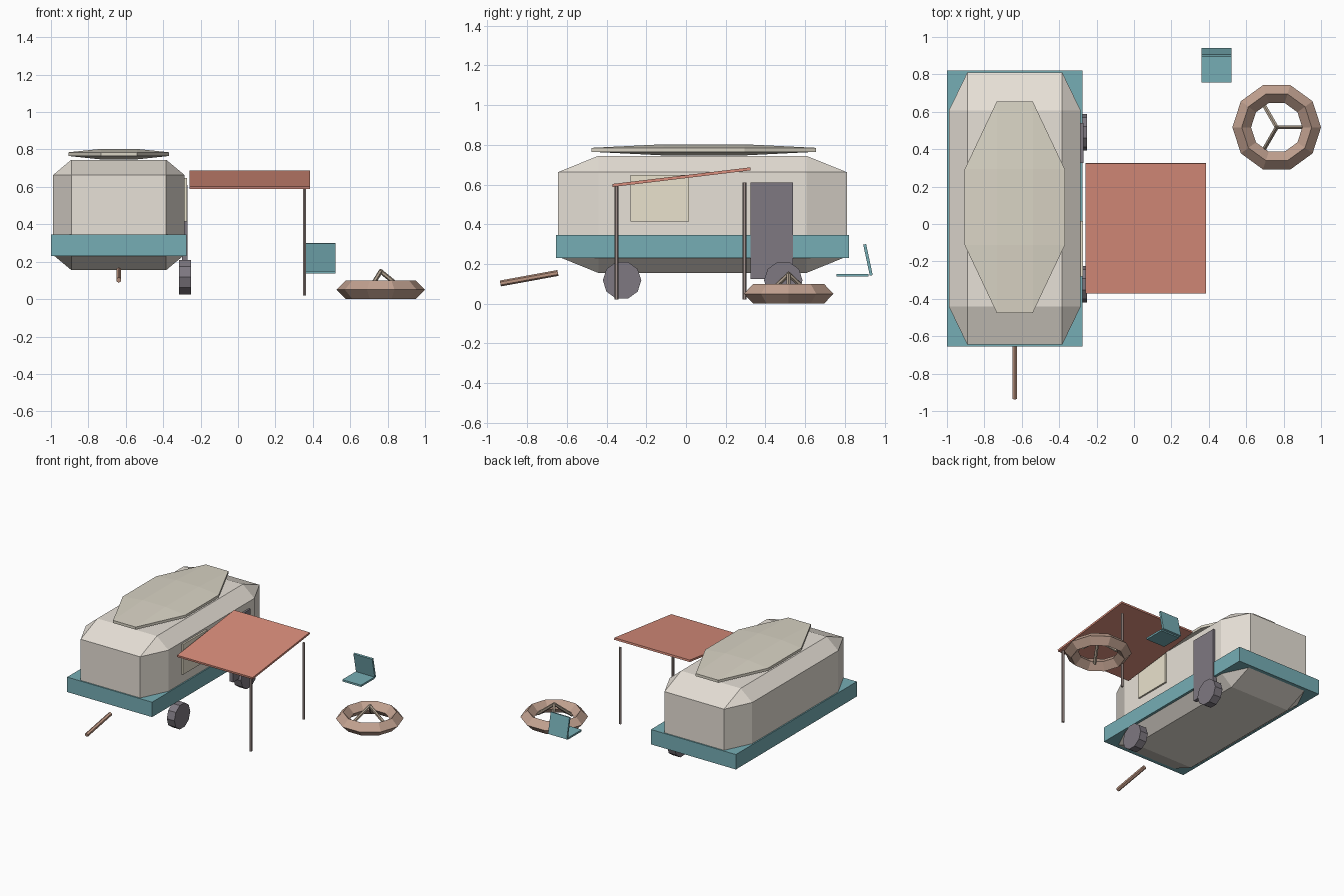
import bpy, bmesh, math
from mathutils import Vector, Matrix

if "Cube" in bpy.data.objects:
    bpy.data.objects.remove(bpy.data.objects["Cube"])


def material(name, rgb):
    m = bpy.data.materials.new(name)
    m.diffuse_color = (*rgb, 1)
    m.use_nodes = True
    m.node_tree.nodes["Principled BSDF"].inputs["Base Color"].default_value = m.diffuse_color
    return m


CREAM = material("cream", (0.80, 0.75, 0.68))
ROOF = material("roof_tan", (0.70, 0.66, 0.56))
TEAL = material("teal", (0.18, 0.42, 0.46))
RED = material("red", (0.70, 0.27, 0.20))
GLASS = material("warm_glass", (0.82, 0.76, 0.61))
DARK = material("dark", (0.21, 0.19, 0.22))
METAL = material("post_metal", (0.36, 0.29, 0.27))
RUST = material("rust", (0.50, 0.30, 0.22))
STONE = material("pit_brown", (0.54, 0.36, 0.28))
WOOD = material("wood", (0.44, 0.36, 0.28))


def finish(name, bm, mat):
    bmesh.ops.recalc_face_normals(bm, faces=bm.faces)
    me = bpy.data.meshes.new(name)
    bm.to_mesh(me)
    bm.free()
    me.materials.append(mat)
    ob = bpy.data.objects.new(name, me)
    bpy.context.collection.objects.link(ob)
    return ob


def box(name, lo, hi, mat, bevel=0, tilt=0):
    """Box between two corners; bevel is a fraction of each side, tilt turns about x."""
    lo, hi = Vector(lo), Vector(hi)
    bm = bmesh.new()
    bmesh.ops.create_cube(bm, size=1)
    if bevel:
        bmesh.ops.bevel(bm, geom=bm.edges[:], offset=bevel, segments=1,
                        affect='EDGES', profile=0.5)
    bmesh.ops.scale(bm, vec=hi - lo, verts=bm.verts)
    bmesh.ops.rotate(bm, matrix=Matrix.Rotation(tilt, 3, 'X'), verts=bm.verts)
    bmesh.ops.translate(bm, vec=(lo + hi) / 2, verts=bm.verts)
    return finish(name, bm, mat)


def rod(name, a, b, r, mat, sides=6, spin=0):
    """Straight prism from point a to point b."""
    a, b = Vector(a), Vector(b)
    bm = bmesh.new()
    bmesh.ops.create_cone(bm, cap_ends=True, segments=sides, radius1=r, radius2=r,
                          depth=(b - a).length)
    turn = (b - a).to_track_quat('Z', 'Y').to_matrix() @ Matrix.Rotation(spin, 3, 'Z')
    bmesh.ops.rotate(bm, matrix=turn, verts=bm.verts)
    bmesh.ops.translate(bm, vec=(a + b) / 2, verts=bm.verts)
    return finish(name, bm, mat)


# Caravan shell, belt band and roof cap
box("caravan_body", (-0.99, -0.645, 0.155), (-0.285, 0.81, 0.745), CREAM, bevel=0.14)
box("belt_band", (-1.0, -0.655, 0.23), (-0.275, 0.82, 0.345), TEAL)
box("roof_cap", (-0.905, -0.475, 0.747), (-0.37, 0.655, 0.803), ROOF, bevel=0.32)

# Window and door on the right side
box("window", (-0.30, -0.28, 0.415), (-0.272, 0.015, 0.648), GLASS)
box("door", (-0.30, 0.325, 0.125), (-0.27, 0.54, 0.61), DARK)

# Wheels
for label, y in (("front", -0.322), ("rear", 0.49)):
    rod(label + "_wheel", (-0.315, y, 0.118), (-0.25, y, 0.118), 0.097, DARK,
        sides=10, spin=math.radians(90))

# Tow bar
rod("tow_bar", (-0.6375, -0.935, 0.102), (-0.6375, -0.645, 0.155), 0.015, RUST)

# Awning and its posts
box("awning", (-0.26, -0.3725, 0.63), (0.385, 0.3275, 0.645), RED,
    tilt=math.atan2(0.083, 0.69))
for label, y, top in (("front", -0.35, 0.60), ("rear", 0.295, 0.61)):
    rod(label + "_post", (0.355, y, 0.02), (0.355, y, top), 0.01, METAL)

# Camp chair
box("chair_seat", (0.36, 0.757, 0.136), (0.52, 0.92, 0.15), TEAL)
box("chair_back", (0.36, 0.909, 0.141), (0.52, 0.924, 0.301), TEAL, tilt=math.radians(12))

# Fire pit ring: diamond section swept round ten sides
cx, cy = 0.763, 0.517
bm = bmesh.new()
N = 10
rings = []
for i in range(N):
    a = 2 * math.pi * i / N
    rings.append([bm.verts.new((cx + r * math.cos(a), cy + r * math.sin(a), z))
                  for r, z in ((0.237, 0.05), (0.187, 0.10), (0.137, 0.05), (0.187, 0.0))])
for i in range(N):
    p, q = rings[i], rings[(i + 1) % N]
    for j in range(4):
        k = (j + 1) % 4
        bm.faces.new((p[j], q[j], q[k], p[k]))
finish("fire_pit_ring", bm, STONE)

# Three logs leaning together
for i in range(3):
    a = 2 * math.pi * i / 3
    d = Vector((math.cos(a), math.sin(a), 0))
    c = Vector((cx, cy, 0))
    rod(f"log_{i + 1}", c + d * 0.14 + Vector((0, 0, 0.035)),
        c - d * 0.005 + Vector((0, 0, 0.152)), 0.012, WOOD)
